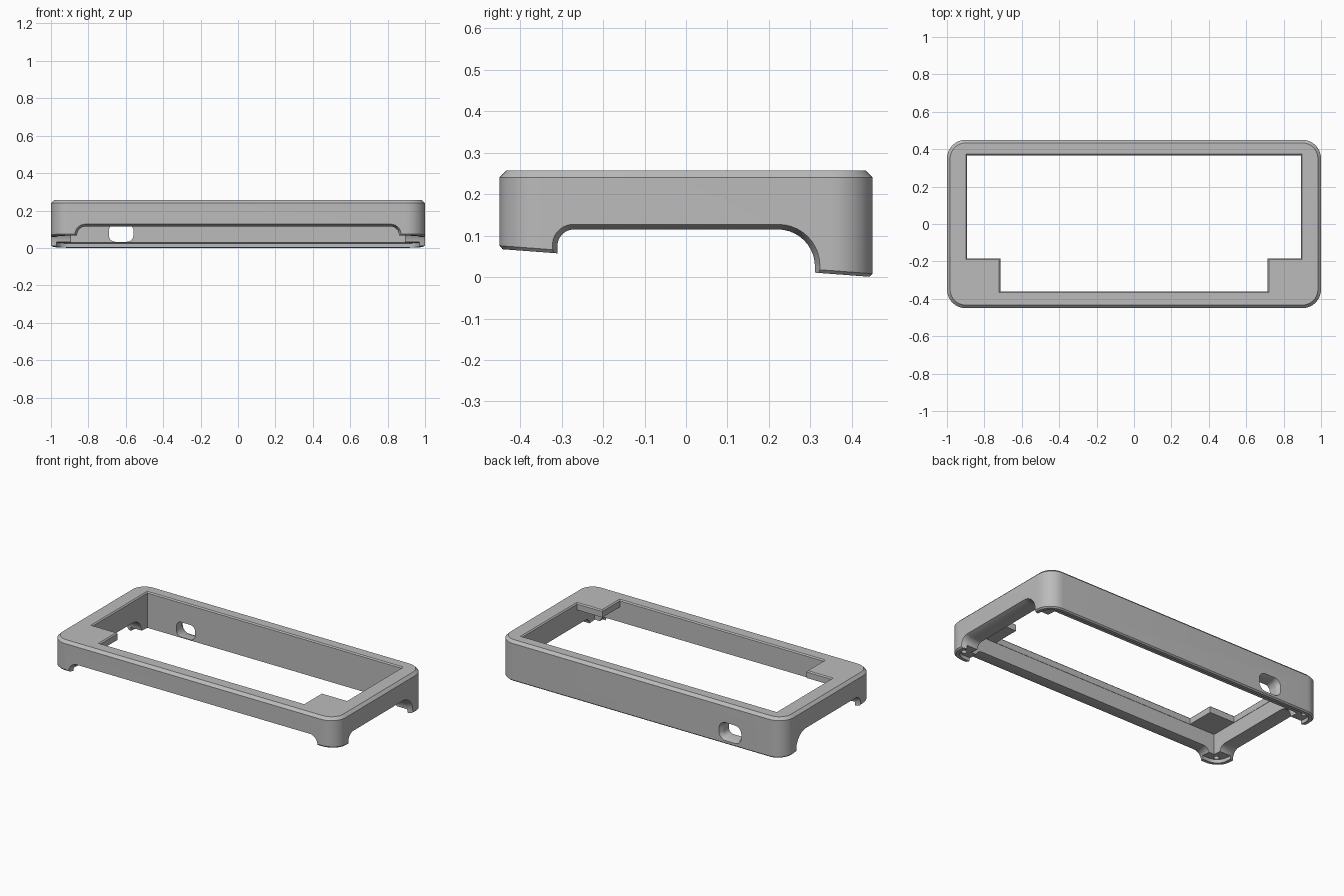
import bpy, bmesh, math

cube = bpy.data.objects.get("Cube")
if cube:
    bpy.data.objects.remove(cube, do_unlink=True)

grey = bpy.data.materials.new("plain grey")
grey.use_nodes = True
grey.diffuse_color = (0.5, 0.5, 0.5, 1)
grey.node_tree.nodes["Principled BSDF"].inputs["Base Color"].default_value = (0.5, 0.5, 0.5, 1)


def arc(cx, cy, r, start, end, n=10):
    angles = [math.radians(start + (end - start) * i / n) for i in range(n + 1)]
    return [(cx + r * math.cos(a), cy + r * math.sin(a)) for a in angles]


def rounded_rect(w, h, r):
    """Outline with half sizes w and h and corner radius r."""
    pts = []
    for k, (sx, sy) in enumerate([(1, 1), (-1, 1), (-1, -1), (1, -1)]):
        pts += arc(sx * (w - r), sy * (h - r), r, 90 * k, 90 * k + 90)
    return pts


def arch(u0, r0, u1, r1, top):
    """Opening with a flat top and two rounded shoulders."""
    return ([(u0, -0.2)] + arc(u0 + r0, top - r0, r0, 180, 90)
            + arc(u1 - r1, top - r1, r1, 90, 0) + [(u1, -0.2)])


def loft(name, rings):
    """Closed solid through rings of equal length."""
    bm = bmesh.new()
    loops = [[bm.verts.new(p) for p in ring] for ring in rings]
    n = len(loops[0])
    for a, b in zip(loops, loops[1:]):
        for i in range(n):
            j = (i + 1) % n
            bm.faces.new((a[i], a[j], b[j], b[i]))
    bm.faces.new(loops[0])
    bm.faces.new(loops[-1])
    bmesh.ops.recalc_face_normals(bm, faces=bm.faces)
    mesh = bpy.data.meshes.new(name)
    bm.to_mesh(mesh)
    bm.free()
    mesh.materials.append(grey)
    obj = bpy.data.objects.new(name, mesh)
    bpy.context.collection.objects.link(obj)
    return obj


def cut(body, rings):
    """Subtract a lofted solid and discard the cutter."""
    cutter = loft("cutter", rings)
    cutter.hide_render = True
    mod = body.modifiers.new("cut", "BOOLEAN")
    mod.operation = "DIFFERENCE"
    mod.solver = "EXACT"
    mod.object = cutter
    graph = bpy.context.evaluated_depsgraph_get()
    graph.update()
    body_mesh = bpy.data.meshes.new_from_object(body.evaluated_get(graph))
    body.modifiers.clear()
    body.data = body_mesh
    bpy.data.objects.remove(cutter, do_unlink=True)


def flat(outline, z):
    return [(x, y, z) for x, y in outline]


def sloped(outline, lift):
    """Place an outline on the tilted underside, raised by lift."""
    return [(x, y, 0.034 - 0.075 * y + lift) for x, y in outline]


def inset_rect(d):
    return rounded_rect(1 - d, 0.45 - d, 0.1 - d)


# Shell with chamfered top and a tilted, lightly chamfered underside
frame = loft("frame", [
    sloped(inset_rect(0.008), 0),
    sloped(inset_rect(0), 0.008),
    flat(inset_rect(0), 0.24),
    flat(inset_rect(0.017), 0.257),
])

# Inner cavity below the top plate
cavity = [(-0.894, -0.362), (0.894, -0.362), (0.894, 0.369), (-0.894, 0.369)]
cut(frame, [flat(cavity, -0.1), flat(cavity, 0.212)])


# Top opening with corner tabs at the front and a bevelled rim
def opening(d):
    side, tab, front, step, back = 0.892 + d, 0.715 + d, -0.36 - d, -0.184 - d, 0.367 + d
    half = [(tab, front), (tab, step), (side, step), (side, back)]
    return half + [(-x, y) for x, y in reversed(half)]


cut(frame, [flat(opening(0), 0.15), flat(opening(0), 0.25),
            flat(opening(0.007), 0.257), flat(opening(0.007), 0.3)])

# Recess for the base plate, leaving a thin skirt
cut(frame, [sloped(inset_rect(0.03), -0.2), sloped(inset_rect(0.03), 0.022)])

# Screw holes in the four feet
for sx in (-1, 1):
    for sy in (-1, 1):
        hole = arc(sx * 0.93, sy * 0.385, 0.016, 0, 345, 23)
        cut(frame, [flat(hole, -0.1), flat(hole, 0.15)])

# Arched cutouts in both sides, flared outward
side_outer = arch(-0.322, 0.05, 0.323, 0.1, 0.127)
side_inner = arch(-0.31, 0.04, 0.311, 0.09, 0.115)
for s in (-1, 1):
    cut(frame, [[(s * x, y, z) for y, z in prof] for x, prof in (
        (1.1, side_outer), (1.0, side_outer), (0.97, side_inner), (0.8, side_inner))])

# Long cutout in the front, flared outward
front_outer = arch(-0.872, 0.055, 0.872, 0.055, 0.127)
front_inner = arch(-0.86, 0.045, 0.86, 0.045, 0.115)
cut(frame, [[(x, y, z) for x, z in prof] for y, prof in (
    (-0.6, front_outer), (-0.45, front_outer), (-0.42, front_inner), (-0.25, front_inner))])

# Rounded cable port in the back wall, flared outward
port = rounded_rect(0.066, 0.047, 0.035)
port_flare = rounded_rect(0.078, 0.057, 0.045)
cut(frame, [[(x - 0.625, y, z + 0.08) for x, z in prof] for y, prof in (
    (0.3, port), (0.425, port), (0.45, port_flare), (0.5, port_flare))])

bpy.ops.object.select_all(action="DESELECT")
frame.select_set(True)
bpy.context.view_layer.objects.active = frame
bpy.ops.object.shade_smooth_by_angle(angle=math.radians(25))
